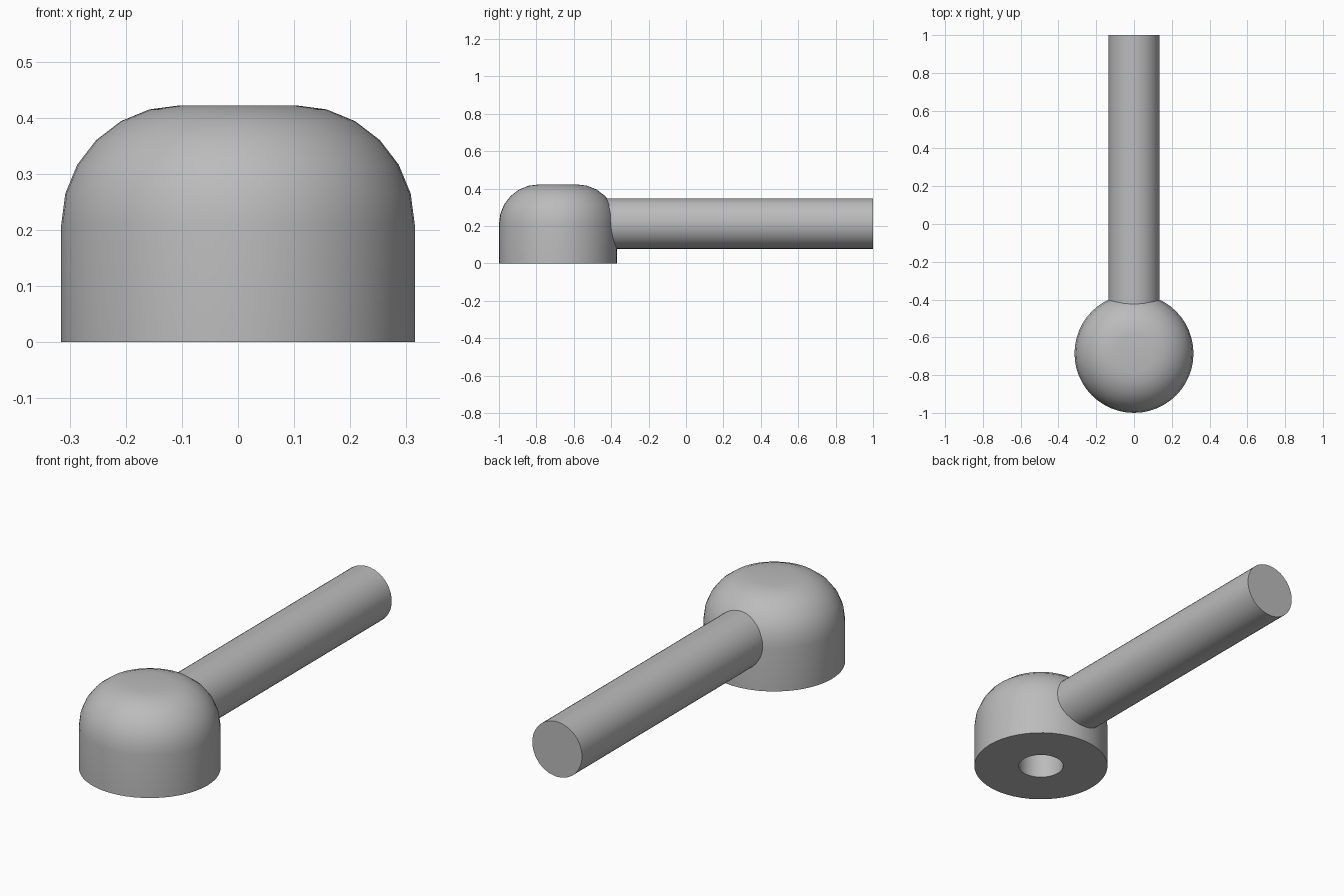
import bpy, bmesh, math
from mathutils import Matrix, Vector

cube = bpy.data.objects.get("Cube")
if cube:
    bpy.data.objects.remove(cube, do_unlink=True)

grey = bpy.data.materials.new("plain grey")
grey.use_nodes = True
colour = (0.5, 0.5, 0.5, 1)
grey.diffuse_color = colour
grey.node_tree.nodes["Principled BSDF"].inputs["Base Color"].default_value = colour


def lathe(name, profile, matrix, segments):
    """Revolve (radius, height) points about z, then place the result."""
    bm = bmesh.new()
    verts = [bm.verts.new((r, 0, z)) for r, z in profile]
    edges = [bm.edges.new(pair) for pair in zip(verts, verts[1:])]
    bmesh.ops.spin(bm, geom=verts + edges, cent=(0, 0, 0), axis=(0, 0, 1),
                   angle=math.tau, steps=segments)
    bmesh.ops.remove_doubles(bm, verts=bm.verts, dist=0.0005)
    bmesh.ops.recalc_face_normals(bm, faces=bm.faces)
    bm.transform(matrix)
    mesh = bpy.data.meshes.new(name)
    bm.to_mesh(mesh)
    bm.free()
    mesh.materials.append(grey)
    obj = bpy.data.objects.new(name, mesh)
    bpy.context.collection.objects.link(obj)
    bpy.ops.object.select_all(action="DESELECT")
    obj.select_set(True)
    bpy.context.view_layer.objects.active = obj
    bpy.ops.object.shade_smooth_by_angle(angle=math.radians(30))
    return obj


# Domed hub with a blind hole in its underside
radius, height, fillet = 0.315, 0.422, 0.212
hole_radius, hole_depth = 0.105, 0.25
profile = [(0, hole_depth), (hole_radius, hole_depth), (hole_radius, 0), (radius, 0)]
for i in range(7):
    a = math.radians(15 * i)
    profile.append((radius - fillet + fillet * math.cos(a),
                    height - fillet + fillet * math.sin(a)))
profile.append((0, height))
hub_y = radius - 1
lathe("domed_hub", profile, Matrix.Translation((0, hub_y, 0)), 48)

# Round handle rod, starting inside the hub wall
rod_radius, rod_start = 0.135, -0.5
rod_length = 1 - rod_start
lathe("handle_rod",
      [(0, 0), (rod_radius, 0), (rod_radius, rod_length), (0, rod_length)],
      Matrix.Translation(Vector((0, rod_start, 0.213)))
      @ Matrix.Rotation(math.radians(-90), 4, "X"), 48)
